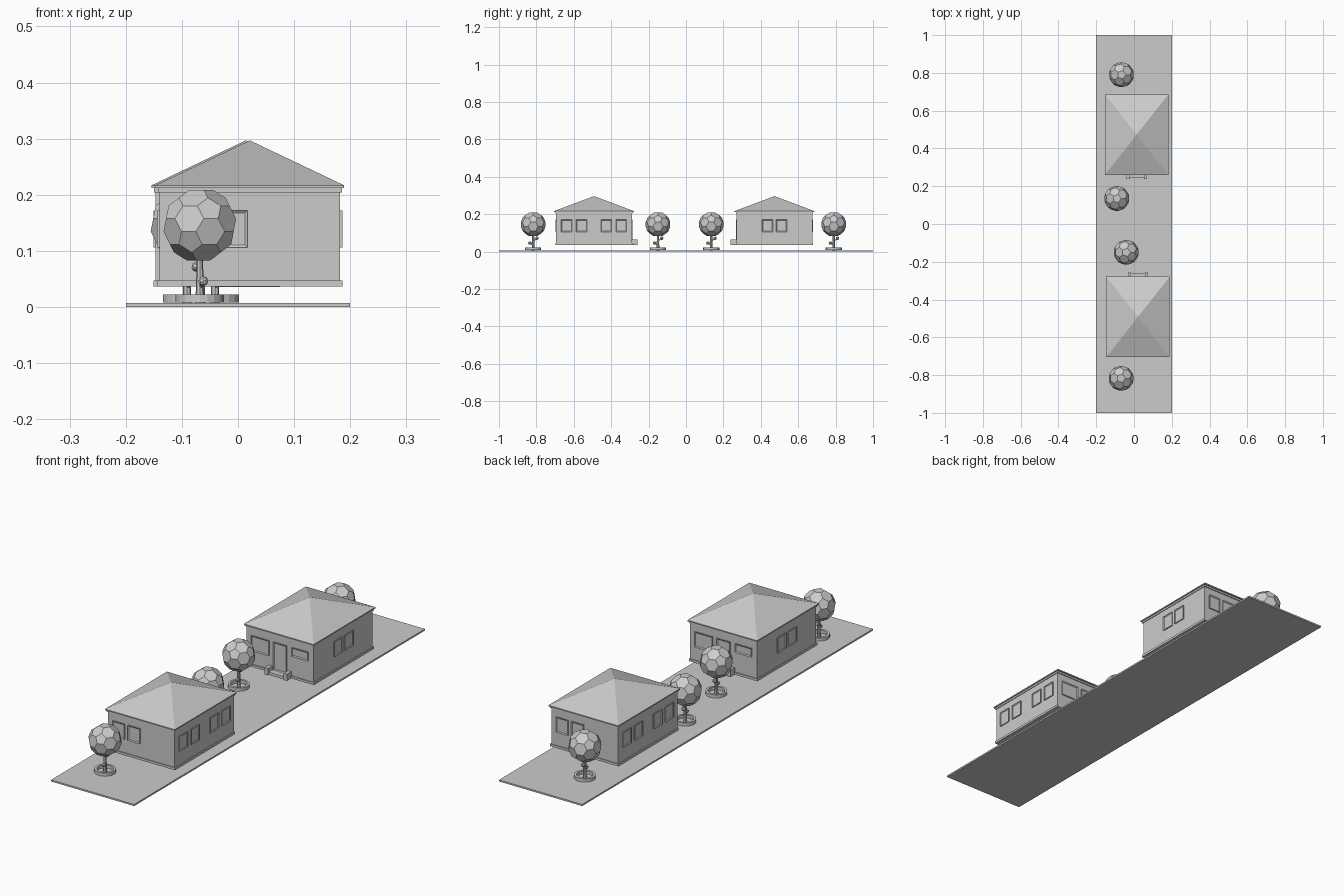
import bpy, bmesh, math
from mathutils import Vector, Matrix

if "Cube" in bpy.data.objects:
    bpy.data.objects.remove(bpy.data.objects["Cube"])

grey = bpy.data.materials.new("plain_grey")
grey.diffuse_color = (0.6, 0.6, 0.6, 1)
grey.use_nodes = True
grey.node_tree.nodes["Principled BSDF"].inputs["Base Color"].default_value = grey.diffuse_color


def finish(bm, name, matrix=Matrix()):
    bmesh.ops.recalc_face_normals(bm, faces=bm.faces)
    me = bpy.data.meshes.new(name)
    bm.to_mesh(me)
    bm.free()
    me.transform(matrix)
    me.materials.append(grey)
    ob = bpy.data.objects.new(name, me)
    bpy.context.collection.objects.link(ob)
    return ob


def box(name, lo, hi, matrix=Matrix()):
    bm = bmesh.new()
    lo, hi = Vector(lo), Vector(hi)
    size = hi - lo
    bmesh.ops.create_cube(bm, size=1, matrix=Matrix.Translation((lo + hi) / 2) @ Matrix.Diagonal((*size, 1)))
    return finish(bm, name, matrix)


def panel(name, u, half, z0, z1, dist, angle, matrix):
    """Framed panel on a wall; built facing -y, then turned by angle."""
    m = matrix @ Matrix.Rotation(angle, 4, 'Z')
    bm = bmesh.new()
    c = Vector((u, -dist, (z0 + z1) / 2))
    bmesh.ops.create_cube(bm, size=1, matrix=Matrix.Translation(c) @ Matrix.Diagonal((half * 2, 0.008, z1 - z0, 1)))
    bm.normal_update()
    front = [f for f in bm.faces if f.normal.y < -0.9]
    bmesh.ops.inset_region(bm, faces=front, thickness=0.006)
    for v in front[0].verts:
        v.co.y += 0.003
    finish(bm, name, m)


def house(x, y, turn):
    m = Matrix.Translation((x, y, 0)) @ Matrix.Rotation(turn, 4, 'Z')
    # body, plinth and cornice
    for name, hx, hy, z0, z1 in (("walls", .161, .203, .04, .207), ("plinth", .165, .207, .037, .047),
                                 ("cornice", .164, .207, .204, .213), ("eaves", .168, .213, .212, .217)):
        box(name, (-hx, -hy, z0), (hx, hy, z1), m)
    # pyramid roof
    bm = bmesh.new()
    base = [bm.verts.new((a * .168, b * .213, .217)) for a, b in ((-1, -1), (1, -1), (1, 1), (-1, 1))]
    top = bm.verts.new((0, 0, .297))
    bm.faces.new(base)
    for i in range(4):
        bm.faces.new((base[i], base[(i + 1) % 4], top))
    finish(bm, "roof", m)
    # entrance side
    panel("large_window", -.095, .043, .106, .172, .203, 0, m)
    panel("door", 0, .032, .05, .172, .203, 0, m)
    panel("small_window", .097, .04, .134, .172, .203, 0, m)
    # side and back windows
    for u in (-.037, .037):
        panel("right_window", u, .029, .106, .172, .161, math.pi / 2, m)
    for u in (-.146, -.066, .066, .146):
        panel("left_window", u, .029, .106, .172, .161, -math.pi / 2, m)
    for u in (-.1075, -.0335):
        panel("back_window", u, .029, .106, .172, .203, math.pi, m)
    # doorstep with side blocks
    box("doorstep", (-.04, -.229, .036), (.04, -.2, .048), m)
    for s in (-.046, .046):
        box("step_side", (s - .008, -.234, .036), (s + .008, -.2, .065), m)


def rod(name, a, b, r0, r1, matrix):
    a, b = Vector(a), Vector(b)
    d = b - a
    bm = bmesh.new()
    bmesh.ops.create_cone(bm, cap_ends=True, segments=8, radius1=r0, radius2=r1, depth=d.length,
                          matrix=Matrix.Translation((a + b) / 2) @ d.to_track_quat('Z', 'Y').to_matrix().to_4x4())
    finish(bm, name, matrix)


def clump(name, c, r, matrix):
    """Ball of pentagons and hexagons: truncated icosahedron."""
    src = bmesh.new()
    bmesh.ops.create_icosphere(src, subdivisions=1, radius=1)
    pts = []
    for e in src.edges:
        p, q = (v.co for v in e.verts)
        pts += [p.lerp(q, 1 / 3), p.lerp(q, 2 / 3)]
    bm = bmesh.new()
    for p in pts:
        bm.verts.new(Vector(c) + p.normalized() * r)
    src.free()
    bmesh.ops.convex_hull(bm, input=bm.verts)
    finish(bm, name, matrix)


def tree(x, y):
    m = Matrix.Translation((x, y, 0))
    # hollow planter ring
    bm = bmesh.new()
    n = 20
    prof = ((.043, .008), (.043, .022), (.033, .022), (.033, .008))
    rings = [[bm.verts.new((r * math.cos(2 * math.pi * i / n), r * math.sin(2 * math.pi * i / n), z))
              for r, z in prof] for i in range(n)]
    for i in range(n):
        a, b = rings[i], rings[(i + 1) % n]
        for j in range(4):
            k = (j + 1) % 4
            bm.faces.new((a[j], b[j], b[k], a[k]))
    finish(bm, "planter", m)
    # trunk, twigs and leaves
    rod("trunk", (0, 0, .005), (0, 0, .1), .008, .005, m)
    for tip, z in (((-.006, .02, .072), .056), ((.006, -.018, .046), .034)):
        rod("twig", (0, 0, z), tip, .003, .003, m)
        clump("twig_leaves", tip, .009, m)
    clump("crown", (0, 0, .146), .067, m)


# ground plate, two houses facing each other, four trees
box("ground_plate", (-.2, -1, 0), (.2, 1, .007))
house(.021, -.492, math.pi)
house(.014, .473, 0)
for p in ((-.068, -.817), (-.041, -.15), (-.091, .135), (-.066, .79)):
    tree(*p)
